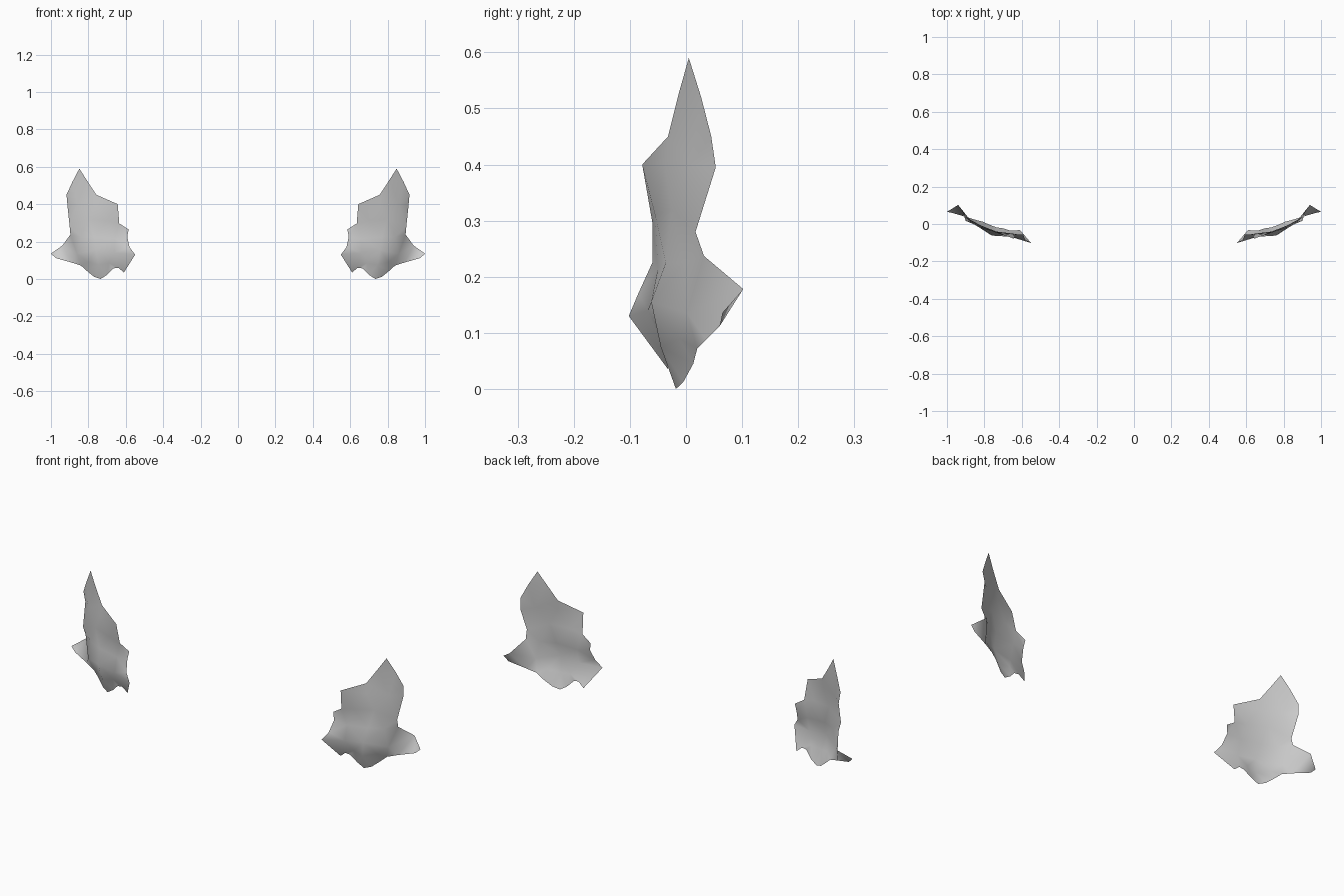
import bpy
from mathutils import Vector
from mathutils.geometry import delaunay_2d_cdt

# Jagged rim of one leaf-like plate (x, y, z), clockwise from the tip
rim = [
    (.848, .005, .59), (.885, .027, .52), (.917, .045, .45), (.912, .053, .395),
    (.90, .017, .28), (.896, .032, .237), (.94, .102, .178), (1.0, .065, .136),
    (.975, .06, .112), (.89, .036, .088), (.84, .02, .072), (.81, .013, .045),
    (.77, -.005, .012), (.735, -.018, 0), (.70, -.023, .022), (.665, -.035, .057),
    (.64, -.035, .06), (.61, -.032, .035), (.55, -.102, .13), (.58, -.085, .17),
    (.592, -.06, .225), (.585, -.055, .265), (.635, -.06, .297), (.643, -.078, .40),
    (.757, -.032, .45), (.81, -.012, .53),
]
# Relief points: central hub, radiating ridges and grooves
relief = [
    (.76, -.062, .155), (.86, .002, .135), (.66, -.068, .14),
    (.77, -.036, .225), (.84, -.004, .225), (.66, -.05, .215),
    (.70, -.055, .31), (.80, -.026, .32), (.86, .008, .40), (.76, -.038, .40),
    (.805, -.012, .09), (.745, -.045, .075), (.69, -.038, .085),
]

# Triangulate in the front plane, then restore depth
pts = rim[::-1] + relief
flat = [Vector((p[0], p[2])) for p in pts]
res = delaunay_2d_cdt(flat, [], [list(range(len(rim)))], 1, 1e-5)
verts = [pts[ids[0]] for ids in res[3]]
mesh = bpy.data.meshes.new("jagged_plates")
mesh.from_pydata(verts, [], [list(f) for f in res[2]])
mesh.update()
plates = bpy.data.objects.new("jagged_plates", mesh)
bpy.context.collection.objects.link(plates)
for poly in mesh.polygons:
    poly.use_smooth = True

# Mirrored second plate
mirror = plates.modifiers.new("mirror", 'MIRROR')
mirror.use_axis = (True, False, False)
mirror.use_mirror_merge = False
